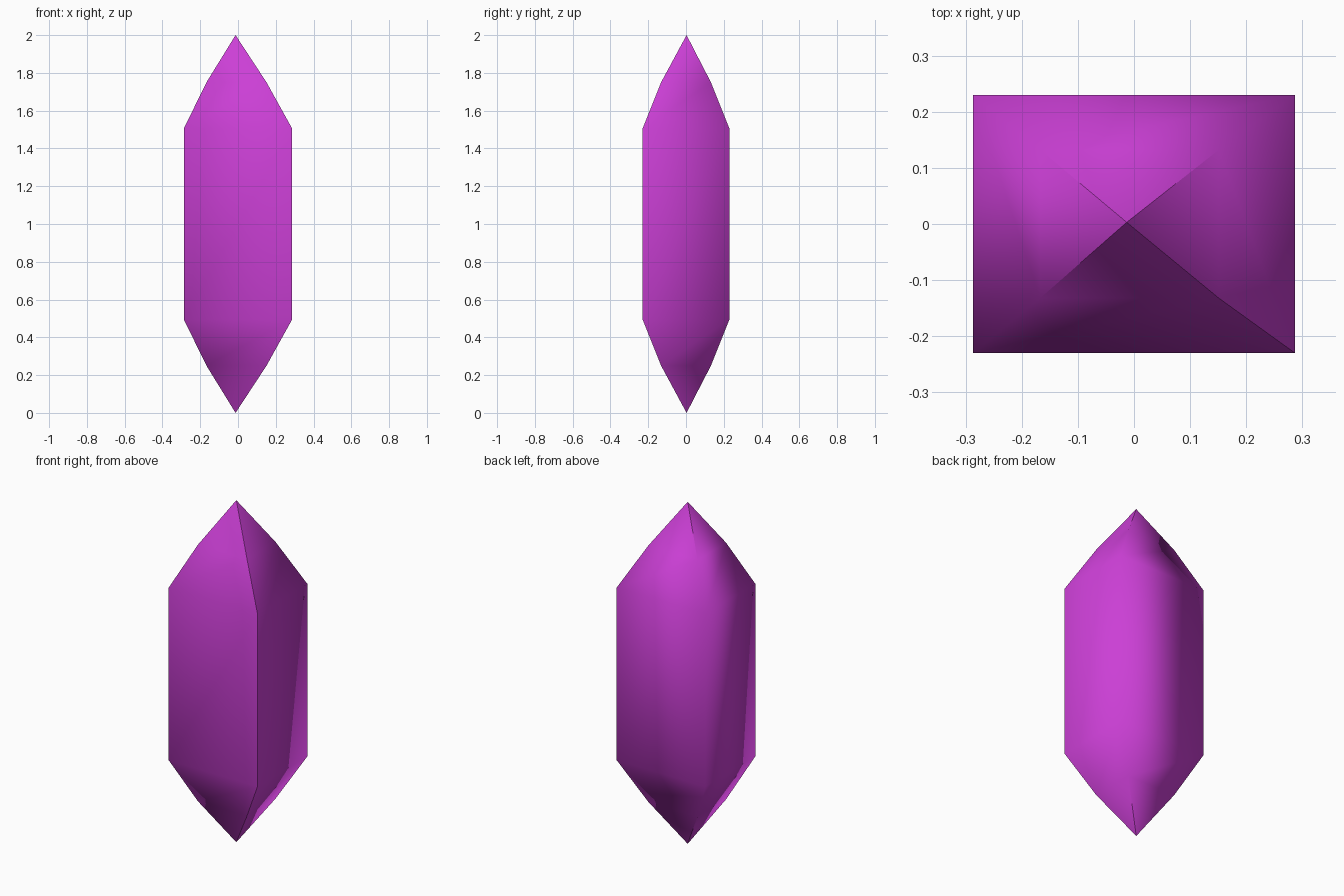
import bpy, bmesh

cube = bpy.data.objects.get("Cube")
if cube:
    bpy.data.objects.remove(cube, do_unlink=True)

# Magenta crystal material
COLOR = (0.60, 0.05, 0.67, 1.0)
mat = bpy.data.materials.new("magenta crystal")
mat.use_nodes = True
mat.diffuse_color = COLOR
bsdf = next(n for n in mat.node_tree.nodes if n.type == 'BSDF_PRINCIPLED')
bsdf.inputs["Base Color"].default_value = COLOR

# Rings from bottom to top: centre x, half width, half depth, height
RINGS = [
    (-0.008, 0.159, 0.132, 0.25),
    (0.0, 0.287, 0.23, 0.495),
    (0.0, 0.287, 0.23, 1.505),
    (-0.008, 0.159, 0.132, 1.75),
]
CORNERS = [(1, -1), (1, 1), (-1, 1), (-1, -1)]  # first corner carries the hard seam

bm = bmesh.new()
rings = [[bm.verts.new((cx + sx * w, sy * d, z)) for sx, sy in CORNERS]
         for cx, w, d, z in RINGS]
bottom_tip = bm.verts.new((-0.013, 0.003, 0))
top_tip = bm.verts.new((-0.013, 0.003, 2))

# Side walls and pointed ends
for i in range(4):
    j = (i + 1) % 4
    for low, high in zip(rings, rings[1:]):
        bm.faces.new((low[i], low[j], high[j], high[i]))
    bm.faces.new((rings[0][j], rings[0][i], bottom_tip))
    bm.faces.new((rings[-1][i], rings[-1][j], top_tip))

for face in bm.faces:
    face.smooth = True

# Hard edges: the four edges at each tip, and the seam down one corner
for tip in (bottom_tip, top_tip):
    for edge in tip.link_edges:
        edge.smooth = False
for low, high in zip(rings, rings[1:]):
    bm.edges.get((low[0], high[0])).smooth = False

bmesh.ops.recalc_face_normals(bm, faces=bm.faces)
mesh = bpy.data.meshes.new("crystal")
bm.to_mesh(mesh)
bm.free()
mesh.materials.append(mat)
crystal = bpy.data.objects.new("crystal", mesh)
bpy.context.collection.objects.link(crystal)
